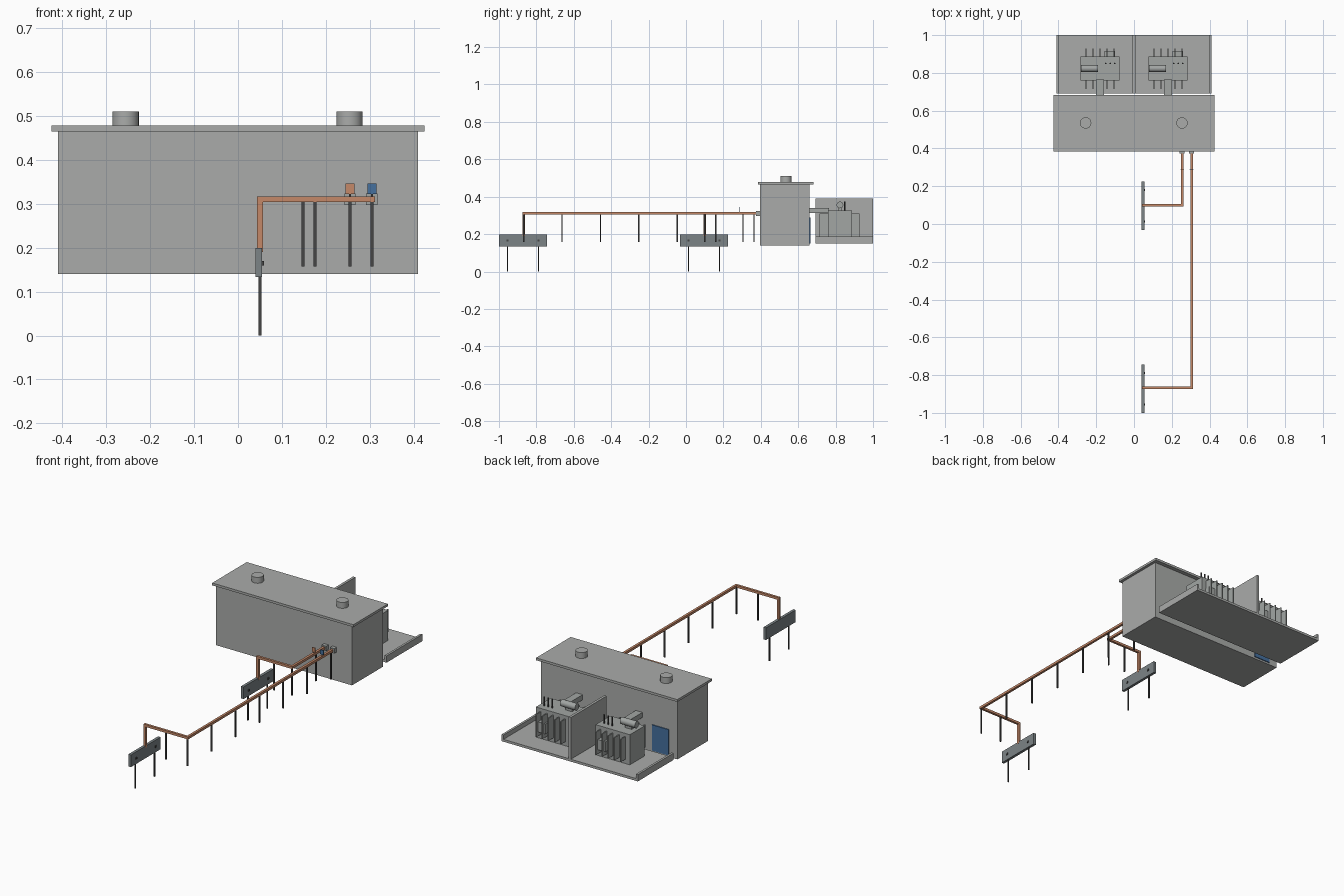
import bpy

if "Cube" in bpy.data.objects:
    bpy.data.objects.remove(bpy.data.objects["Cube"])


def mat(name, r, g, b):
    m = bpy.data.materials.new(name)
    m.diffuse_color = (r, g, b, 1)
    m.use_nodes = True
    m.node_tree.nodes["Principled BSDF"].inputs["Base Color"].default_value = m.diffuse_color
    return m


CONCRETE = mat("concrete grey", 0.40, 0.41, 0.40)
TANK = mat("tank grey", 0.36, 0.38, 0.37)
PANEL = mat("panel slate", 0.20, 0.23, 0.24)
STEEL = mat("dark steel", 0.06, 0.06, 0.06)
COPPER = mat("copper orange", 0.56, 0.25, 0.14)
BLUE = mat("door blue", 0.06, 0.16, 0.34)


def box(name, x0, x1, y0, y1, z0, z1, m):
    bpy.ops.mesh.primitive_cube_add(size=1, location=((x0 + x1) / 2, (y0 + y1) / 2, (z0 + z1) / 2))
    o = bpy.context.object
    o.name = name
    o.scale = (x1 - x0, y1 - y0, z1 - z0)
    bpy.ops.object.transform_apply(location=False, rotation=False, scale=True)
    o.data.materials.append(m)
    return o


def cyl(name, loc, r, depth, m, rot=(0, 0, 0), n=24):
    bpy.ops.mesh.primitive_cylinder_add(vertices=n, radius=r, depth=depth, location=loc, rotation=rot)
    o = bpy.context.object
    o.name = name
    o.data.materials.append(m)
    bpy.ops.object.shade_smooth_by_angle()
    return o


def post(name, x, y, z0, z1, r=0.0035):
    box(name, x - r, x + r, y - r, y + r, z0, z1, STEEL)


# Building with overhanging roof, vents and rear door
box("building_walls", -0.41, 0.41, 0.395, 0.66, 0.14, 0.465, CONCRETE)
box("roof_slab", -0.425, 0.425, 0.385, 0.682, 0.465, 0.478, CONCRETE)
for x in (-0.256, 0.254):
    cyl("roof_vent", (x, 0.535, 0.494), 0.03, 0.032, CONCRETE)
box("rear_door", -0.36, -0.26, 0.66, 0.665, 0.15, 0.29, BLUE)

# Transformer yard: floor, side curbs, dividing wall
box("yard_floor", -0.41, 0.41, 0.692, 1.0, 0.15, 0.163, CONCRETE)
for x in (-0.404, 0.404):
    box("yard_curb", x - 0.006, x + 0.006, 0.692, 1.0, 0.15, 0.187, CONCRETE)
box("dividing_wall", -0.007, 0.007, 0.692, 1.0, 0.15, 0.39, CONCRETE)

# Two identical transformers
for cx in (-0.18, 0.18):
    box("transformer_tank", cx - 0.103, cx + 0.103, 0.76, 0.887, 0.163, 0.327, TANK)
    for k in range(-2, 3):
        fx = cx + k * 0.037
        for y0, y1 in ((0.715, 0.76), (0.887, 0.928)):
            box("cooling_fin", fx - 0.003, fx + 0.003, y0, y1, 0.187, 0.31, TANK)
    box("control_cabinet", cx + 0.025, cx + 0.08, 0.887, 0.915, 0.21, 0.265, TANK)
    cyl("expansion_tank", (cx - 0.055, 0.823, 0.356), 0.018, 0.09, TANK, (0, 1.5708, 0))
    box("expansion_tank_support", cx - 0.075, cx - 0.035, 0.815, 0.831, 0.325, 0.345, TANK)
    for k in range(3):
        cyl("bushing", (cx + 0.03 + k * 0.024, 0.85, 0.35), 0.004, 0.05, STEEL, n=10)
    box("cable_duct", cx - 0.02, cx + 0.02, 0.655, 0.765, 0.312, 0.34, TANK)

# Two raised cable trays: (wall x, front y)
Z0, Z1, W = 0.304, 0.317, 0.0065
for tx, ty, sign in ((0.255, 0.10, COPPER), (0.305, -0.868, BLUE)):
    box("tray_long_run", tx - W, tx + W, ty - W, 0.385, Z0, Z1, COPPER)
    box("tray_cross_run", 0.05 - W, tx - W, ty - W, ty + W, Z0, Z1, COPPER)
    box("tray_drop", 0.05 - W, 0.05 + W, ty - W, ty + W, 0.19, Z0, COPPER)
    box("wall_entry_box", tx - 0.013, tx + 0.013, 0.374, 0.396, 0.297, 0.323, TANK)
    box("marker_sign", tx - 0.01, tx + 0.01, 0.285, 0.289, 0.322, 0.346, sign)
    box("marker_stem", tx - 0.002, tx + 0.002, 0.286, 0.288, 0.315, 0.323, STEEL)

# Tray support posts
for x, y in [(0.148, 0.10), (0.255, 0.10), (0.255, 0.305), (0.175, -0.868)] + \
        [(0.305, -0.868 + k * 0.2053) for k in range(7)]:
    post("tray_post", x, y, 0.157, Z0)

# Boards on two legs, fed by the drops
for cy in (-0.872, 0.097):
    box("board", 0.04, 0.055, cy - 0.128, cy + 0.128, 0.133, 0.199, PANEL)
    for dy in (-0.083, 0.083):
        post("board_leg", 0.05, cy + dy, 0, 0.134, 0.003)
        box("board_bolt", 0.055, 0.059, cy + dy - 0.005, cy + dy + 0.005, 0.16, 0.17, STEEL)
